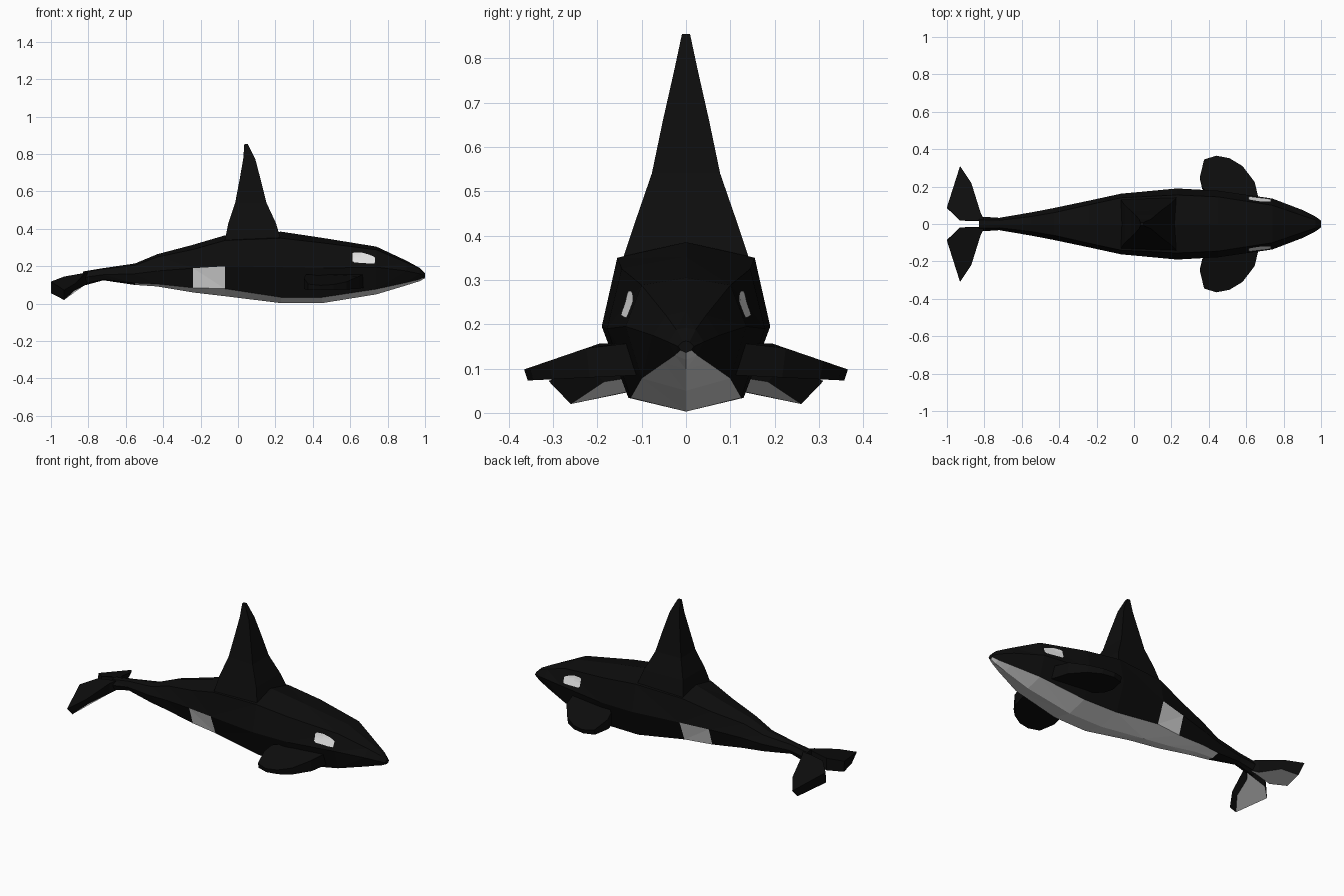
import bpy, bmesh
from mathutils import Vector
from mathutils.bvhtree import BVHTree

if "Cube" in bpy.data.objects:
    bpy.data.objects.remove(bpy.data.objects["Cube"])


def material(name, value):
    m = bpy.data.materials.new(name)
    m.diffuse_color = (value, value, value, 1)
    m.use_nodes = True
    m.node_tree.nodes["Principled BSDF"].inputs["Base Color"].default_value = m.diffuse_color
    return m


MATS = [material("black skin", 0.004), material("white skin", 0.8)]


def finish(name, bm, fix_normals=True):
    if fix_normals:
        bmesh.ops.recalc_face_normals(bm, faces=bm.faces)
    me = bpy.data.meshes.new(name)
    bm.to_mesh(me)
    bm.free()
    for m in MATS:
        me.materials.append(m)
    ob = bpy.data.objects.new(name, me)
    bpy.context.collection.objects.link(ob)
    return ob


def loft(bm, rings, rule=None):
    """Bridge closed rings of points and cap both ends."""
    rows = [[bm.verts.new(p) for p in r] for r in rings]
    n = len(rows[0])
    for i in range(len(rows) - 1):
        for j in range(n):
            k = (j + 1) % n
            f = bm.faces.new((rows[i][j], rows[i][k], rows[i + 1][k], rows[i + 1][j]))
            f.material_index = rule(i, j) if rule else 0
    bm.faces.new(rows[0])
    bm.faces.new(rows[-1])
    return rows


# Body: x, top z, shoulder y z, flank y z, lower edge y z, keel z
STATIONS = [
    (-0.83, .172, .022, .168, .040, .140, .026, .105, .095),
    (-0.72, .190, .020, .185, .033, .155, .020, .130, .125),
    (-0.55, .215, .040, .205, .062, .160, .045, .110, .100),
    (-0.43, .265, .060, .250, .085, .175, .065, .105, .092),
    (-0.24, .315, .103, .290, .125, .190, .090, .085, .060),
    (-0.07, .365, .140, .338, .162, .200, .115, .080, .040),
    (0.23, .385, .155, .350, .190, .195, .130, .034, .003),
    (0.45, .352, .145, .325, .178, .190, .125, .034, .003),
    (0.74, .305, .100, .288, .136, .195, .100, .078, .050),
    (0.90, .230, .045, .220, .075, .175, .050, .113, .098),
    (0.97, .192, .022, .188, .040, .160, .025, .130, .120),
    (1.00, .162, .008, .160, .018, .150, .012, .141, .136),
]
rings = []
for x, zt, ys, zs, yf, zf, yl, zl, zk in STATIONS:
    side = [(ys, zs), (yf, zf), (yl, zl)]
    half = [(x, 0, zt)] + [(x, y, z) for y, z in side] + [(x, 0, zk)]
    rings.append(half + [(x, -y, z) for y, z in reversed(side)])


def body_colour(i, j):
    belly = j in (3, 4) and i >= 2
    flank_patch = j in (2, 5) and i == 4
    return 1 if belly or flank_patch else 0


bm = bmesh.new()
loft(bm, rings, body_colour)
bmesh.ops.recalc_face_normals(bm, faces=bm.faces)
bmesh.ops.triangulate(bm, faces=bm.faces)
tree = BVHTree.FromBMesh(bm)
finish("body", bm)

# Dorsal fin: z, rear x, front x, half width
FIN = [(.340, -.07, .23, .145), (.430, -.052, .203, .115), (.540, -.015, .152, .077),
       (.660, .008, .122, .052), (.775, .028, .092, .026), (.855, .034, .052, .009)]
bm = bmesh.new()
loft(bm, [[(a, -w * .9, z), (b, -w, z), (b, w, z), (a, w * .9, z)] for z, a, b, w in FIN])
finish("dorsal_fin", bm)

# Flipper outline, root front round to root rear
FLIPPER = [(.67, .12), (.645, .225), (.58, .31), (.51, .352), (.44, .365),
           (.375, .345), (.352, .25), (.365, .195), (.42, .14)]

# Tail fluke corners: top and bottom
FLUKE_TOP = [(-.80, .02, .168), (-.82, .06, .160), (-.87, .22, .108), (-.93, .31, .072),
             (-1.0, .09, .118), (-.93, .018, .145)]
FLUKE_LOW = [(-.80, .015, .110), (-.83, .05, .092), (-.875, .185, .070), (-.93, .26, .020),
             (-1.0, .085, .056), (-.93, .018, .072)]

# Eye patch outline in side view: x, lower z, upper z
EYE = [(.612, .228, .270), (.622, .220, .275), (.66, .218, .274),
       (.70, .215, .263), (.728, .215, .251), (.732, .222, .246)]

for s, label in ((1, "left"), (-1, "right")):
    # Flipper slopes downward to a thin tip
    bm = bmesh.new()
    top = [(x, s * y, .158 - .06 * max(0, (y - .19) / .175)) for x, y in FLIPPER]
    low = [(x, s * (y - .008), .085 - .012 * max(0, (y - .12) / .245)) for x, y in FLIPPER]
    loft(bm, [top, low])
    finish(label + "_flipper", bm)

    # Fluke with white underside
    bm = bmesh.new()
    loft(bm, [[(x, s * y, z) for x, y, z in pts] for pts in (FLUKE_TOP, FLUKE_LOW)])
    bm.faces.ensure_lookup_table()
    bm.faces[-1].material_index = 1
    finish(label + "_fluke", bm)

    # Eye patch draped over the head
    bm = bmesh.new()
    rows = []
    for x, z0, z1 in EYE:
        row = []
        for k in range(5):
            z = z0 + (z1 - z0) * k / 4
            hit = tree.ray_cast(Vector((x, s, z)), Vector((0, -s, 0)))[0]
            row.append(bm.verts.new(hit + Vector((0, s * .004, 0))))
        rows.append(row)
    for a, b in zip(rows, rows[1:]):
        for k in range(4):
            quad = (a[k], b[k], b[k + 1], a[k + 1])
            f = bm.faces.new(quad if s < 0 else quad[::-1])
            f.material_index = 1
    finish(label + "_eye_patch", bm, fix_normals=False)
